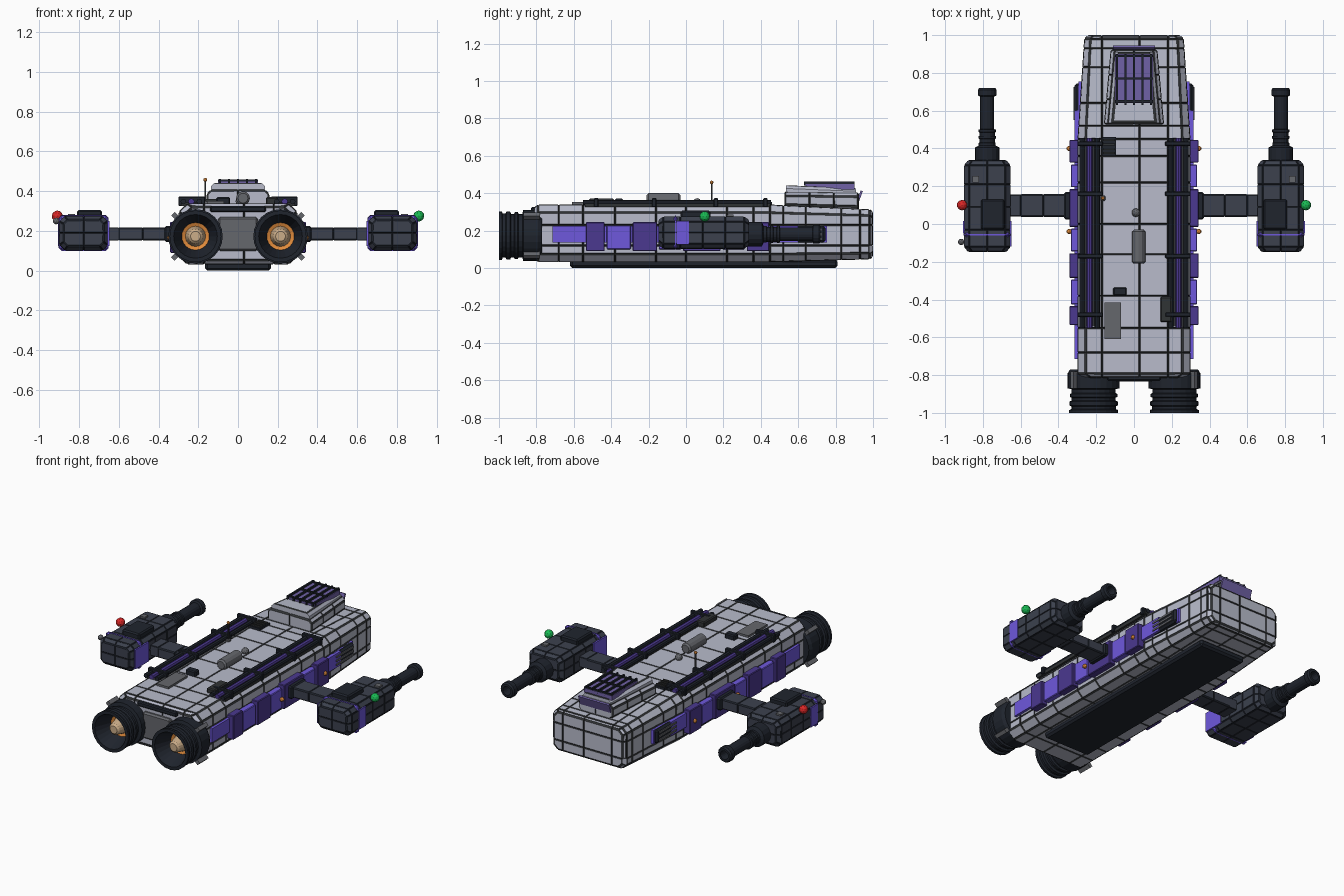
import bpy, bmesh, math
from mathutils import Vector, Matrix

if "Cube" in bpy.data.objects:
    bpy.data.objects.remove(bpy.data.objects["Cube"])

COL = dict(hull=(.48, .50, .60), seam=(.03, .033, .035), dark=(.014, .018, .027), pod=(.045, .053, .076),
           grey=(.13, .135, .15), purple=(.156, .098, .72), violet=(.07, .04, .28), glass=(.16, .12, .38),
           orange=(.75, .26, .045), tan=(.6, .42, .25), red=(.7, .02, .02), green=(.01, .5, .09))
MAT = {}
for k, c in COL.items():
    MAT[k] = bpy.data.materials.new(k)
    MAT[k].diffuse_color = (*c, 1)


def finish(name, bm, *cols):
    bmesh.ops.recalc_face_normals(bm, faces=bm.faces[:])
    me = bpy.data.meshes.new(name)
    bm.to_mesh(me)
    bm.free()
    for c in cols:
        me.materials.append(MAT[c])
    ob = bpy.data.objects.new(name, me)
    bpy.context.collection.objects.link(ob)
    return ob


def box(name, x, y, z, col, bevel=0, rot=None):
    bm = bmesh.new()
    bmesh.ops.create_cube(bm, size=1)
    size = Vector((abs(x[1] - x[0]), abs(y[1] - y[0]), abs(z[1] - z[0])))
    bmesh.ops.scale(bm, vec=size, verts=bm.verts)
    if bevel:
        bmesh.ops.bevel(bm, geom=bm.edges[:], offset=bevel, segments=1, affect='EDGES')
    if rot:
        bmesh.ops.rotate(bm, verts=bm.verts, matrix=Matrix.Rotation(rot[0], 3, rot[1]))
    bmesh.ops.translate(bm, verts=bm.verts, vec=(sum(x) / 2, sum(y) / 2, sum(z) / 2))
    return finish(name, bm, col)


def lathe(name, cx, cz, prof, col, n=24):
    """Turn (y, radius) points about an axis parallel to y."""
    bm = bmesh.new()
    rings = []
    for y, r in prof:
        rings.append([bm.verts.new((cx + r * math.cos(2 * math.pi * i / n), y,
                                    cz + r * math.sin(2 * math.pi * i / n))) for i in range(n)])
    for a, b in zip(rings, rings[1:]):
        for i in range(n):
            bm.faces.new((a[i], a[(i + 1) % n], b[(i + 1) % n], b[i]))
    bmesh.ops.remove_doubles(bm, verts=bm.verts, dist=1e-5)
    return finish(name, bm, col)


def ball(name, p, r, col):
    bm = bmesh.new()
    bmesh.ops.create_icosphere(bm, subdivisions=2, radius=r)
    bmesh.ops.translate(bm, verts=bm.verts, vec=p)
    return finish(name, bm, col)


def plated(name, cx, stations, cuts, cols, gap=.007, lift=.004):
    """Loft chamfered sections (y, half width, z0, z1, chamfer), slice on planes, raise plates."""
    bm = bmesh.new()
    rings = []
    for y, w, a, b, c in stations:
        pts = [(w, a + c), (w, b - c), (w - c, b), (c - w, b), (-w, b - c), (-w, a + c), (c - w, a), (w - c, a)]
        rings.append([bm.verts.new((cx + px, y, pz)) for px, pz in pts])
    for a, b in zip(rings, rings[1:]):
        for i in range(8):
            bm.faces.new((a[i], a[(i + 1) % 8], b[(i + 1) % 8], b[i]))
    bm.faces.new(rings[0])
    bm.faces.new(rings[-1])
    for axis, vals in enumerate(cuts):
        no = Vector((0, 0, 0))
        no[axis] = 1
        for v in vals:
            bmesh.ops.bisect_plane(bm, geom=bm.verts[:] + bm.edges[:] + bm.faces[:], plane_co=no * v, plane_no=no)
    bmesh.ops.recalc_face_normals(bm, faces=bm.faces[:])
    big = [f for f in bm.faces if f.calc_area() > .0008 and min(e.calc_length() for e in f.edges) > 2.6 * gap]
    for f in bmesh.ops.inset_individual(bm, faces=big, thickness=gap, depth=lift)['faces']:
        f.material_index = 1
    return finish(name, bm, *cols)


# main hull with raised plates, belly pad, rear block
plated('hull', 0, [(-.81, .27, .055, .32, .04), (-.79, .295, .035, .335, .04), (.45, .295, .035, .335, .04),
                   (.98, .26, .05, .31, .03), (.996, .245, .06, .30, .03)],
       [(-.17, .03, .18), (.93, .83, .64, .52, .45, .36, .22, 0, -.16, -.38, -.55, -.68), (.12, .23)],
       ('hull', 'seam'))
box('belly_pad', (-.165, .165), (-.62, .81), (0, .045), 'dark', .012)
box('rear_block', (-.1, .1), (-.835, -.79), (.1, .27), 'grey', .01)
box('rear_sill', (-.14, .14), (-.83, -.79), (.295, .325), 'dark', .006)

# cockpit
plated('cockpit_base', 0, [(.53, .155, .32, .405, .02), (.92, .12, .31, .40, .02)],
       [(0,), (.66, .79), ()], ('hull', 'seam'))
plated('cockpit_roof', 0, [(.535, .135, .39, .44, .015), (.91, .10, .38, .425, .015)],
       [(), (), ()], ('hull', 'seam'), .02, .002)
box('roof_glass', (-.1, .1), (.64, .90), (.42, .45), 'glass')
for i in range(5):
    x = -.09 + .045 * i
    box('roof_glass_bar', (x - .005, x + .005), (.63, .90), (.44, .462), 'dark')
for y in (.65, .77, .89):
    box('roof_glass_crossbar', (-.1, .1), (y - .006, y + .006), (.44, .458), 'dark')
box('windscreen', (-.11, .11), (.92, .932), (.335, .415), 'glass', 0, (-.35, 'X'))

for s in (-1, 1):
    side = 'left' if s < 0 else 'right'
    # engine
    ex, ez = .214 * s, .173
    lathe(side + '_engine', ex, ez,
          [(-.77, 0), (-.77, .125), (-.79, .137), (-.87, .137), (-.875, .116), (-.895, .116), (-.9, .126),
           (-.915, .126), (-.92, .116), (-.935, .116), (-.94, .128), (-.96, .128), (-.965, .118), (-.98, .118),
           (-.985, .13), (-1, .13), (-1, .11), (-.87, .06), (-.87, 0)], 'dark')
    lathe(side + '_engine_glow', ex, ez, [(-.99, .107), (-.90, .085), (-.882, .04)], 'orange')
    lathe(side + '_engine_cone', ex, ez, [(-.87, .055), (-.955, .036), (-.965, .025), (-.965, 0)], 'tan', 16)
    for k in (45, -45):
        a = math.radians(k)
        x, z = ex + s * .143 * math.cos(a), ez + .143 * math.sin(a)
        box(side + '_engine_tab', (x - .018, x + .018), (-.87, -.78), (z - .012, z + .012), 'grey', 0, (-s * a, 'Y'))

    # coloured flank panels, vents and lamps
    box(side + '_stripe', (.27 * s, .315 * s), (-.715, .60), (.135, .225), 'purple')
    box(side + '_stripe_tip', (.25 * s, .295 * s), (.60, .755), (.135, .225), 'purple')
    box(side + '_vent', (.26 * s, .314 * s), (.53, .745), (.135, .225), 'dark', .012)
    for i in range(3):
        z = .155 + .025 * i
        box(side + '_vent_slat', (.30 * s, .32 * s), (.55, .725), (z - .006, z + .006), 'grey')
    edges = [-.54, -.43, -.29, -.15, -.02, .19, .32, .45]
    for i, (a, b) in enumerate(zip(edges, edges[1:])):
        t = .342 if i % 2 == 0 else .334
        lo, hi = ((.09, .245), (.10, .228))[i % 2]
        box(side + '_flank_panel', (.28 * s, t * s), (a + .005, b - .005), (lo, hi), 'purple' if i % 2 else 'violet', .004)
    for y in (.4, -.04):
        ball(side + '_flank_lamp', (.343 * s, y, .165), .014, 'orange')

    # roof rails
    for x, r, c in ((.275, .014, 'dark'), (.235, .016, 'violet'), (.195, .014, 'dark')):
        lathe(side + '_roof_rail', x * s, .348, [(-.55, 0), (-.55, r), (.455, r), (.455, 0)], c, 8)
    box(side + '_rail_bed', (.18 * s, .288 * s), (-.54, .45), (.325, .342), 'seam')
    for y in (.425, .16, -.17, -.48):
        box(side + '_rail_clamp', (.165 * s, .30 * s), (y - .012, y + .012), (.325, .373), 'dark', .004)

    # strut and weapon pod
    plated(side + '_strut', .48 * s, [(.04, .2, .155, .215, .008), (.155, .2, .155, .215, .008)],
           [[s * v for v in (.36, .48, .6)], (), ()], ('pod', 'dark'), .006, .003)
    box(side + '_strut_root', (.31 * s, .37 * s), (.025, .17), (.145, .225), 'dark', .008)
    px = .777 * s
    plated(side + '_pod', px, [(-.145, .10, .125, .255, .02), (-.12, .12, .105, .272, .025),
                               (.31, .12, .105, .272, .025), (.335, .10, .125, .255, .02)],
           [(px,), (-.03, .09, .21), (.19,)], ('pod', 'dark'), .005, .003)
    box(side + '_pod_hatch', (.685 * s, .81 * s), (-.03, .13), (.265, .306), 'dark', .008)
    box(side + '_pod_stud', (.82 * s, .855 * s), (.22, .255), (.265, .285), 'grey')
    box(side + '_pod_band', (.651 * s, .903 * s), (-.068, -.045), (.1, .28), 'purple', .015)
    box(side + '_pod_inner_plate', (.648 * s, .67 * s), (-.12, .015), (.125, .25), 'purple')
    box(side + '_pod_outer_plate', (.88 * s, .905 * s), (-.05, .016), (.125, .25), 'purple')
    lathe(side + '_barrel', px, .18,
          [(.32, 0), (.32, .066), (.405, .066), (.415, .045), (.43, .045), (.432, .04), (.45, .04), (.452, .047),
           (.465, .047), (.467, .04), (.485, .04), (.487, .047), (.5, .047), (.502, .037), (.675, .037),
           (.68, .05), (.71, .05), (.72, .042), (.72, .028), (.66, .024), (.66, 0)], 'dark', 16)
    ball(side + '_nav_light', (.91 * s, .1, .275), .028, 'red' if s < 0 else 'green')
ball('pod_sensor', (-.915, -.095, .25), .017, 'grey')

# small roof details
lathe('roof_tank', .025, .365, [(-.21, 0), (-.21, .025), (-.2, .035), (-.04, .035), (-.03, .025), (-.03, 0)], 'grey', 12)
ball('roof_knob', (.01, .06, .35), .023, 'grey')
box('antenna_mast', (-.169, -.161), (.133, .141), (.33, .455), 'seam')
box('antenna_foot', (-.178, -.152), (.122, .15), (.33, .352), 'grey', .004)
ball('antenna_tip', (-.165, .137, .457), .010, 'orange')
box('roof_plate', (-.155, -.07), (-.61, -.415), (.33, .352), 'grey')
box('roof_box', (-.11, -.04), (-.38, -.335), (.33, .37), 'dark', .006)
box('roof_locker', (.14, .2), (-.52, -.385), (.33, .37), 'seam', .006)
box('roof_grille', (-.17, -.095), (.36, .46), (.33, .352), 'dark')
for i in range(4):
    y = .375 + .023 * i
    box('roof_grille_slat', (-.165, -.1), (y - .005, y + .005), (.34, .36), 'seam')

for m in bpy.data.materials:
    if m.users and not m.is_grease_pencil:
        m.use_nodes = True
        m.node_tree.nodes["Principled BSDF"].inputs["Base Color"].default_value = m.diffuse_color
